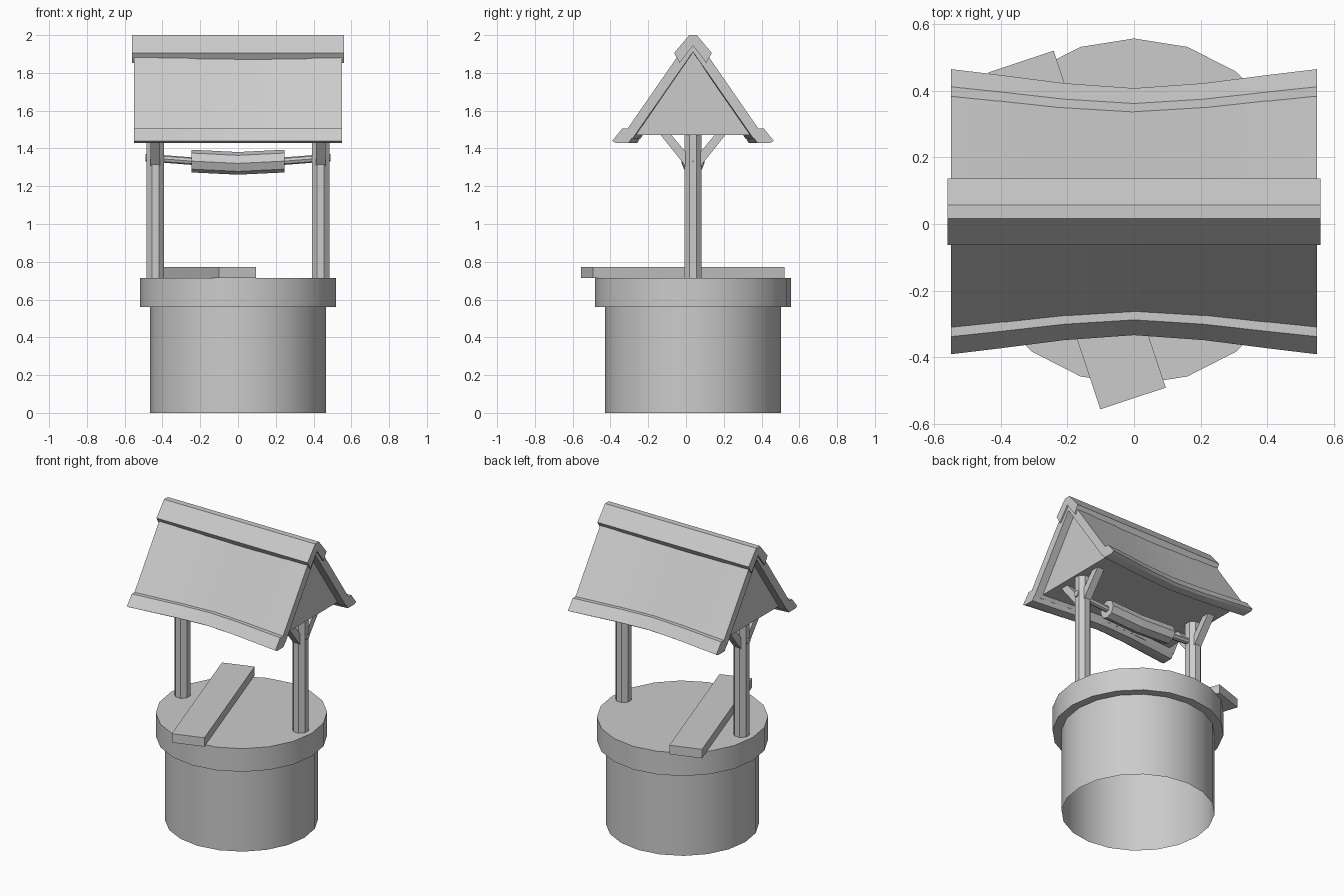
import bpy, bmesh, math
from mathutils import Vector, Matrix

if "Cube" in bpy.data.objects:
    bpy.data.objects.remove(bpy.data.objects["Cube"])

CY = 0.037  # centre line of the well in y


def make(name, bm, smooth=False):
    bmesh.ops.recalc_face_normals(bm, faces=bm.faces)
    me = bpy.data.meshes.new(name)
    bm.to_mesh(me)
    bm.free()
    ob = bpy.data.objects.new(name, me)
    bpy.context.collection.objects.link(ob)
    if smooth:
        bpy.ops.object.select_all(action='DESELECT')
        ob.select_set(True)
        bpy.context.view_layer.objects.active = ob
        bpy.ops.object.shade_smooth_by_angle(angle=math.radians(30))
    return ob


def skin(name, rings, smooth=False, start=True, end=True):
    """Join matching rings of points into a tube, with optional end caps."""
    bm = bmesh.new()
    vs = [[bm.verts.new(p) for p in r] for r in rings]
    n = len(rings[0])
    for a, b in zip(vs, vs[1:]):
        for i in range(n):
            j = (i + 1) % n
            bm.faces.new((a[i], a[j], b[j], b[i]))
    if start:
        bm.faces.new(vs[0])
    if end:
        bm.faces.new(vs[-1])
    return make(name, bm, smooth)


def circle(r, n, phase=0.0):
    return [(r * math.cos(phase + 2 * math.pi * i / n),
             r * math.sin(phase + 2 * math.pi * i / n)) for i in range(n)]


SAG = {0.0: 0.134, 0.21: 0.099, 0.4: 0.042, 0.5: 0.014, 0.55: 0.0}


def along_x(name, profile, xs, sag=False, smooth=False):
    """Sweep a (y offset, z) profile along x, pinched in the middle if sag."""
    rings = []
    for x in xs:
        k = 1 - SAG[abs(x)] if sag else 1
        rings.append([(x, CY + s * k, z) for s, z in profile])
    return skin(name, rings, smooth)


def mirrored(half):
    return half + [(-s, z) for s, z in reversed(half) if s != 0]


# stone wall with wider rim and closed top, open underneath
skin("well_wall", [[(x, CY + y, z) for x, y in circle(r, 20, math.pi / 2)]
                   for r, z in [(0.465, 0), (0.465, 0.56), (0.52, 0.56), (0.52, 0.715)]],
     smooth=True, start=False)

# loose plank lying on the rim
bm = bmesh.new()
bmesh.ops.create_cube(bm, size=1, matrix=Matrix.Translation((-0.171, -0.018, 0.743))
                      @ Matrix.Rotation(math.radians(18.4), 4, 'Z')
                      @ Matrix.Diagonal((0.207, 1.066, 0.06, 1)))
make("plank", bm)

# posts and their angled braces
for side, sx in (("left", -1), ("right", 1)):
    cx = sx * 0.437
    oct8 = circle(0.05, 8, math.pi / 8)
    skin(side + "_post", [[(cx + x, CY + y, z) for x, y in oct8] for z in (0.71, 1.48)])
    for end, sy in (("front", -1), ("back", 1)):
        prof = [(sy * s, z) for s, z in
                [(0.03, 1.294), (0.172, 1.472), (0.115, 1.472), (0.03, 1.37)]]
        along_x(f"{side}_{end}_brace", prof, (cx - 0.025, cx + 0.025))


# sagging axle and drum
def windlass(name, r, n, stations):
    skin(name, [[(x, CY + a, z + b) for a, b in circle(r, n, math.pi / 2)]
                for x, z in stations])


windlass("axle", 0.02, 8, [(-0.49, 1.352), (-0.245, 1.333), (0, 1.321),
                           (0.245, 1.333), (0.49, 1.352)])
windlass("drum", 0.06, 8, [(-0.245, 1.333), (0, 1.321), (0.245, 1.333)])

# roof
INNER = (-0.5, -0.4, -0.21, 0.0, 0.21, 0.4, 0.5)
OUTER = (-0.55, -0.4, -0.21, 0.0, 0.21, 0.4, 0.55)
along_x("gable_body", [(0, 1.91), (0.306, 1.472), (-0.306, 1.472)], INNER, sag=True)
along_x("roof_slab", [(0, 1.985), (0.014, 1.985), (0.365, 1.478), (0.32, 1.452), (0, 1.912),
                      (-0.32, 1.452), (-0.365, 1.478), (-0.014, 1.985)],
        OUTER, sag=True, smooth=True)
for side, sy in (("front", -1), ("back", 1)):
    along_x(side + "_eave_board",
            [(sy * s, z) for s, z in [(0.34, 1.505), (0.375, 1.505), (0.428, 1.44),
                                      (0.41, 1.43), (0.34, 1.43), (0.312, 1.472)]],
            OUTER, sag=True, smooth=True)
along_x("ridge_cap", mirrored([(0.02, 2.0), (0.1, 1.905), (0.07, 1.853), (0, 1.945)]),
        (-0.56, 0.56))
